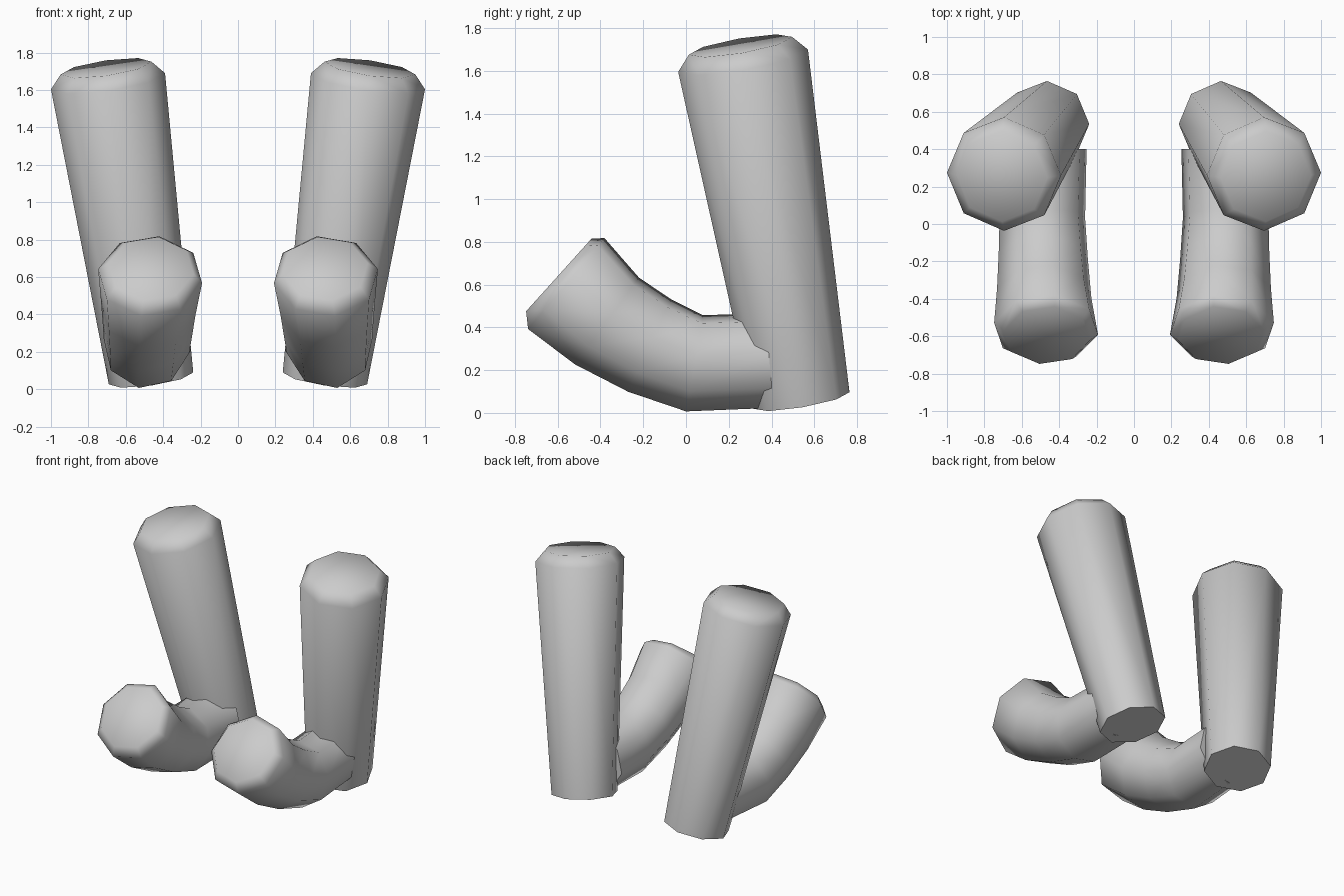
import bpy, bmesh, math
from mathutils import Vector

if "Cube" in bpy.data.objects:
    bpy.data.objects.remove(bpy.data.objects["Cube"])

SIDES = 8


def tube(name, rings, roll=0.0):
    """Loft octagonal rings (centre, radius, normal), cap both ends, mirror across x."""
    bm = bmesh.new()
    loops = []
    for c, r, n in rings:
        n = Vector(n).normalized()
        u = Vector((1, 0, 0))
        u = (u - n * u.dot(n)).normalized()
        v = n.cross(u)
        loop = []
        for i in range(SIDES):
            a = 2 * math.pi * i / SIDES + roll
            loop.append(bm.verts.new(Vector(c) + r * (math.cos(a) * u + math.sin(a) * v)))
        loops.append(loop)
    for lo, hi in zip(loops, loops[1:]):
        for i in range(SIDES):
            j = (i + 1) % SIDES
            bm.faces.new((lo[i], lo[j], hi[j], hi[i]))
    bm.faces.new(loops[0][::-1])
    bm.faces.new(loops[-1])
    bmesh.ops.recalc_face_normals(bm, faces=bm.faces)
    mesh = bpy.data.meshes.new(name)
    bm.to_mesh(mesh)
    bm.free()
    ob = bpy.data.objects.new(name, mesh)
    bpy.context.collection.objects.link(ob)
    bpy.ops.object.select_all(action='DESELECT')
    ob.select_set(True)
    bpy.context.view_layer.objects.active = ob
    bpy.ops.object.shade_smooth_by_angle(angle=math.radians(65))
    ob.modifiers.new("mirror", 'MIRROR').use_mirror_merge = False
    return ob


# Tall tapered posts leaning outwards and forwards, with a bevelled top
base = Vector((-0.465, 0.54, 0.058))
rim = Vector((-0.695, 0.267, 1.647))
axis = (rim - base).normalized()
tube("upright_post", [
    (base, 0.228, axis),
    (rim, 0.308, axis),
    (rim + axis * 0.072, 0.245, axis),
])

# Curved branches sweeping forwards and up; path rows: x, y, z, radius, pitch
path = [
    (-0.475, 0.40, 0.245, 0.225, 0),
    (-0.49, 0.04, 0.232, 0.232, 10),
    (-0.485, -0.17, 0.315, 0.242, 25),
    (-0.48, -0.37, 0.43, 0.256, 36.5),
    (-0.47, -0.56, 0.605, 0.282, 40),
    (-0.465, -0.595, 0.645, 0.232, 42),
]
tube("curved_branch", [
    ((x, y, z), r, (0, -math.cos(math.radians(p)), math.sin(math.radians(p))))
    for x, y, z, r, p in path
], roll=math.radians(-10))
